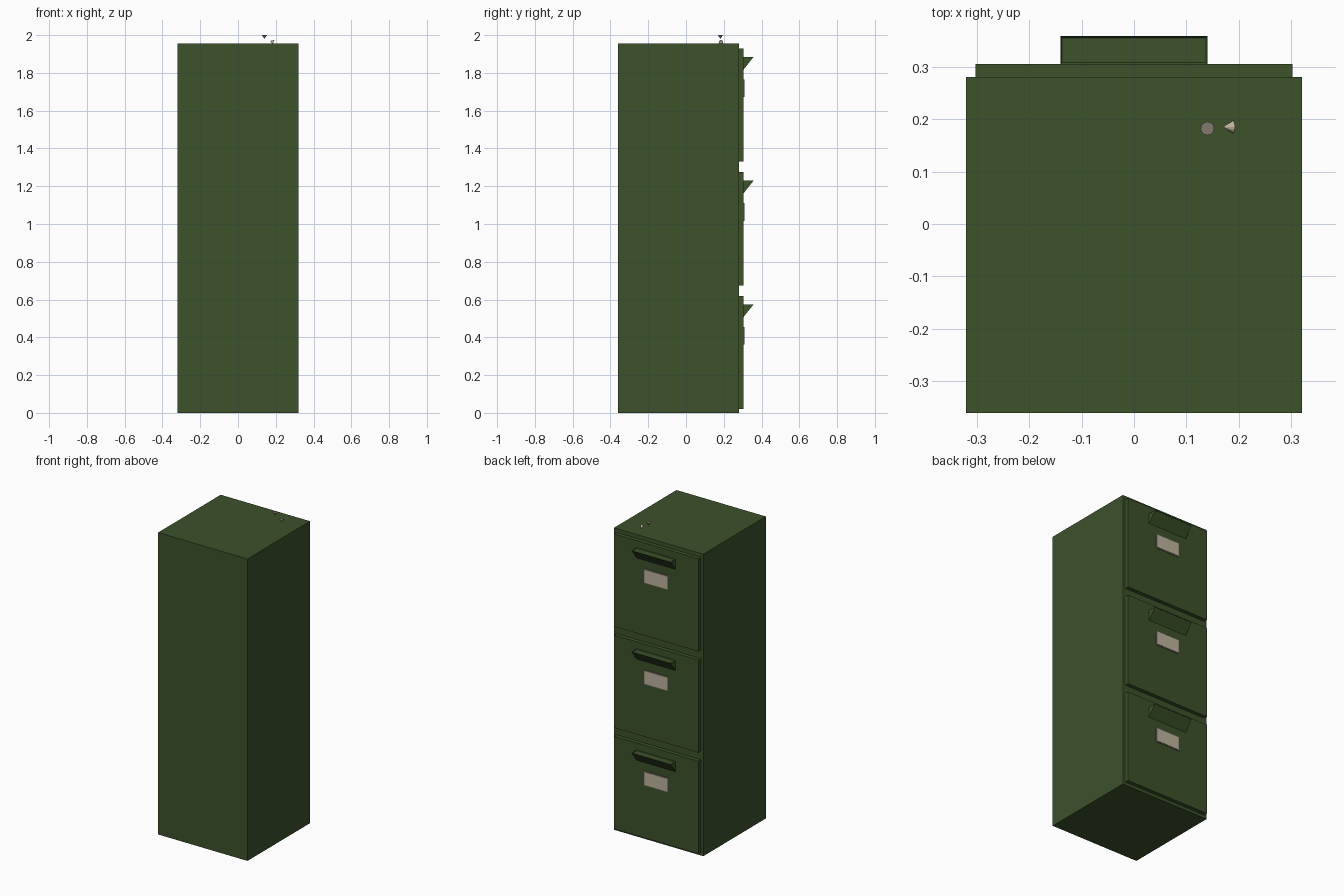
import bpy
import bmesh
from mathutils import Vector

if "Cube" in bpy.data.objects:
    bpy.data.objects.remove(bpy.data.objects["Cube"], do_unlink=True)


def material(name, rgb):
    m = bpy.data.materials.new(name)
    m.use_nodes = True
    color = (*rgb, 1)
    m.diffuse_color = color
    m.node_tree.nodes["Principled BSDF"].inputs["Base Color"].default_value = color
    return m


green = material("cabinet green", (0.045, 0.085, 0.024))
steel = material("steel grey", (0.22, 0.19, 0.17))
cream = material("card cream", (0.52, 0.45, 0.34))


def finish(name, bm, mat):
    bmesh.ops.recalc_face_normals(bm, faces=bm.faces)
    mesh = bpy.data.meshes.new(name)
    bm.to_mesh(mesh)
    bm.free()
    mesh.materials.append(mat)
    obj = bpy.data.objects.new(name, mesh)
    bpy.context.collection.objects.link(obj)
    return obj


def box(name, lo, hi, mat):
    bm = bmesh.new()
    bmesh.ops.create_cube(bm, size=1)
    lo, hi = Vector(lo), Vector(hi)
    for v in bm.verts:
        v.co = (lo + hi) / 2 + v.co * (hi - lo)
    return finish(name, bm, mat)


def prism(name, profile, half_width, mat):
    """Extrude a y-z profile symmetrically along x."""
    bm = bmesh.new()
    face = bm.faces.new([bm.verts.new((-half_width, y, z)) for y, z in profile])
    ext = bmesh.ops.extrude_face_region(bm, geom=[face])["geom"]
    moved = [g for g in ext if isinstance(g, bmesh.types.BMVert)]
    bmesh.ops.translate(bm, verts=moved, vec=(2 * half_width, 0, 0))
    return finish(name, bm, mat)


def cone(name, center, radius, height, axis, mat):
    """Small cone whose tip points along the axis."""
    bm = bmesh.new()
    bmesh.ops.create_cone(bm, cap_ends=True, segments=12, radius1=radius,
                          radius2=0, depth=height)
    obj = finish(name, bm, mat)
    obj.location = center
    obj.rotation_euler = Vector(axis).to_track_quat("Z", "Y").to_euler()
    return obj


# Cabinet shell
box("cabinet_body", (-0.32, -0.36, 0), (0.32, 0.28, 1.955), green)

# Drawer fronts, each with a wedge pull and a framed label card
FACE = 0.305
for label, z in (("lower", 0.02), ("middle", 0.675), ("upper", 1.33)):
    box(label + "_drawer", (-0.302, 0.28, z), (0.302, FACE, z + 0.6), green)

    top = z + 0.555
    pull = prism(label + "_pull",
                 [(FACE, top), (0.358, top), (FACE, top - 0.067)], 0.14, green)
    # Shallow recess in the top of the pull
    bm = bmesh.new()
    bm.from_mesh(pull.data)
    lid = [f for f in bm.faces if f.normal.z > 0.9]
    bmesh.ops.inset_region(bm, faces=lid, thickness=0.004, depth=-0.004)
    bm.to_mesh(pull.data)
    bm.free()

    low, high = z + 0.342, z + 0.435
    box(label + "_label_holder", (-0.086, FACE, low), (0.086, 0.309, high), steel)
    box(label + "_label_card", (-0.081, 0.309, low + 0.005),
        (0.081, 0.311, high - 0.005), cream)

# Two tiny fittings above the top
cone("grey_fitting", (0.14, 0.182, 1.99), 0.013, 0.02, (0, 0, -1), steel)
cone("cream_fitting", (0.179, 0.185, 1.966), 0.012, 0.02, (-1, 0, 0.35), cream)
